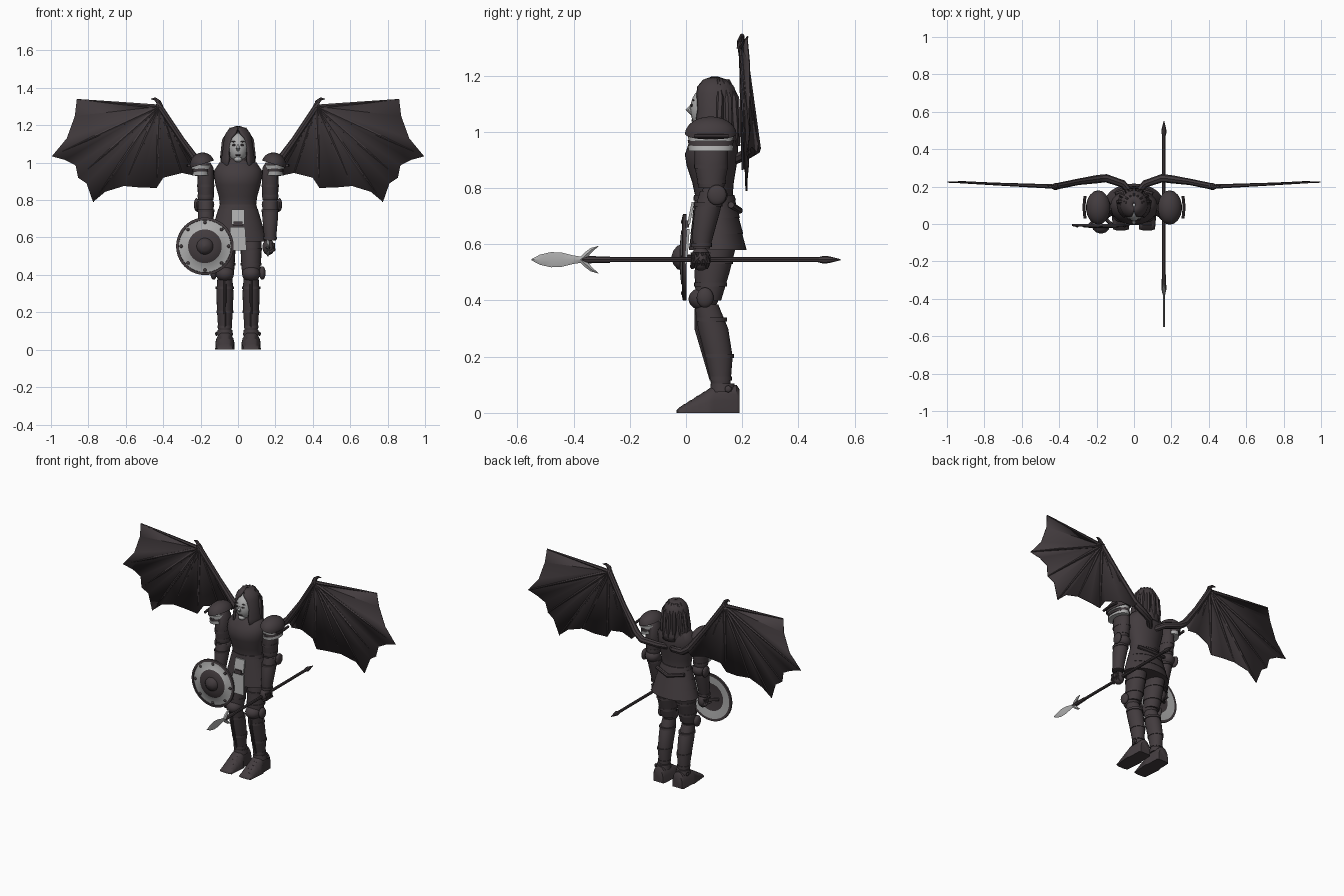
import bpy, bmesh, math
from mathutils import Vector

cube = bpy.data.objects.get("Cube")
if cube:
    bpy.data.objects.remove(cube, do_unlink=True)


def material(name, rgb):
    m = bpy.data.materials.new(name)
    m.use_nodes = True
    m.diffuse_color = (*rgb, 1)
    m.node_tree.nodes["Principled BSDF"].inputs["Base Color"].default_value = (*rgb, 1)
    return m


DARK = material("dark_plate", (0.056, 0.045, 0.049))
PALE = material("pale_grey", (0.42, 0.42, 0.42))


def finish(bm, name, mat, angle=40):
    bmesh.ops.recalc_face_normals(bm, faces=bm.faces)
    mesh = bpy.data.meshes.new(name)
    bm.to_mesh(mesh)
    bm.free()
    mesh.materials.append(mat)
    ob = bpy.data.objects.new(name, mesh)
    bpy.context.collection.objects.link(ob)
    bpy.ops.object.select_all(action="DESELECT")
    ob.select_set(True)
    bpy.context.view_layer.objects.active = ob
    bpy.ops.object.shade_smooth_by_angle(angle=math.radians(angle))
    return ob


def loft(name, rings, mat=DARK, closed=True, caps=True):
    bm = bmesh.new()
    loops = [[bm.verts.new(p) for p in r] for r in rings]
    n = len(loops[0])
    for a, b in zip(loops, loops[1:]):
        for i in range(n if closed else n - 1):
            j = (i + 1) % n
            bm.faces.new((a[i], a[j], b[j], b[i]))
    if caps:
        bm.faces.new(loops[0])
        bm.faces.new(loops[-1])
    return finish(bm, name, mat)


def oval(x, z, rx, y0, y1, n=20, gap=0):
    # horizontal oval from y0 to y1; a gap leaves the front open
    pts = []
    for i in range(n):
        t = i / (n - 1) if gap else i / n
        a = -math.pi / 2 + gap + t * (2 * math.pi - 2 * gap)
        pts.append((x + rx * math.cos(a), (y0 + y1) / 2 + (y1 - y0) / 2 * math.sin(a), z))
    return pts


def body(name, rows, x=0, mat=DARK, n=20):
    return loft(name, [oval(x, *r, n=n) for r in rows], mat)


def tube(name, pts, radii, mat=DARK, n=8):
    pts = [Vector(p) for p in pts]
    rings = []
    for i, p in enumerate(pts):
        d = pts[min(i + 1, len(pts) - 1)] - pts[max(i - 1, 0)]
        q = d.to_track_quat("Z", "Y")
        rings.append([p + q @ Vector((radii[i] * math.cos(k * math.tau / n),
                                      radii[i] * math.sin(k * math.tau / n), 0)) for k in range(n)])
    return loft(name, rings, mat)


def ball(name, c, r, mat=DARK, cut=None):
    bm = bmesh.new()
    bmesh.ops.create_uvsphere(bm, u_segments=18, v_segments=12, radius=1)
    for v in bm.verts:
        v.co = Vector(v.co[i] * r[i] + c[i] for i in range(3))
    if cut is not None:
        bmesh.ops.bisect_plane(bm, geom=bm.verts[:] + bm.edges[:] + bm.faces[:], plane_co=(0, 0, cut),
                               plane_no=(0, 0, -1), clear_outer=True)
        bmesh.ops.holes_fill(bm, edges=bm.edges)
    return finish(bm, name, mat)


def panel(name, x, rows, mat, thick=0.01):
    # hanging plate from rows of (z, half width, front y)
    return loft(name, [[(x - w, y, z), (x + w, y, z), (x + w, y + thick, z), (x - w, y + thick, z)]
                       for z, w, y in rows], mat)


# torso armour, belt and fauld
body("cuirass", [(0.6, .11, .04, .18), (.7, .105, .03, .175), (.76, .095, .035, .165), (.82, .103, .022, .17),
                 (.88, .12, .002, .18), (.92, .127, -.004, .186), (.96, .126, .01, .185), (1, .1, .035, .175),
                 (1.02, .05, .05, .15)], n=28)
body("gorget", [(.98, .07, .03, .165), (1.04, .045, .05, .14), (1.06, .04, .055, .13)])
body("belt", [(.775, .098, .028, .172), (.755, .103, .026, .178)], n=28)
for i in range(3):
    z = .755 - i * .057
    w, o = .105 + .017 * i, .012 * i
    body("fauld_lame", [(z, w, .03 - o / 2, .175 + o), (z - .062, w + .018, .022 - o / 2, .192 + o)], n=28)
panel("tabard_top", 0, [(.75, .034, .02), (.67, .036, .004)], PALE)
panel("tabard_bottom", -.002, [(.655, .04, .003), (.53, .048, -.006)], PALE)
panel("tabard_buckle", 0, [(.685, .025, -.002), (.66, .025, -.004)], DARK, .014)
tube("back_strap", [(-.1, .16, .74), (0, .19, .72), (.1, .16, .74)], [.012] * 3)

# head
ball("face", (0, .075, 1.08), (.054, .06, .08), PALE)
tube("nose", [(0, .024, 1.108), (0, .008, 1.078), (0, .024, 1.064)], [.004, .01, .008], PALE)
ball("chin", (0, .04, 1.018), (.022, .02, .015), PALE)
ball("mouth", (0, .023, 1.04), (.017, .004, .004))
for s in (-1, 1):
    ball("eye", (s * .022, .02, 1.094), (.011, .004, .005))
    ball("brow", (s * .023, .026, 1.112), (.014, .004, .003))
hair = [(1.196, .008, .09, .115, .01), (1.185, .042, .06, .15, .05), (1.16, .064, .038, .172, .2),
        (1.135, .074, .028, .18, .5), (1.08, .08, .022, .18, .7), (1.02, .09, .016, .183, .62),
        (.985, .09, .014, .19, .7), (.95, .078, .03, .194, 1.1)]
h = loft("hair", [oval(0, z, w, a, b, 26, g) for z, w, a, b, g in hair], DARK, False, False)
m = h.modifiers.new("thickness", "SOLIDIFY")
m.thickness = .012
for i in range(7):
    a = math.pi * (i + .5) / 7
    c, d = math.cos(a), math.sin(a)
    tube("hair_lock", [(c * .04, .105 + d * .045, 1.185), (c * .076, .105 + d * .073, 1.12),
                       (c * .085, .1 + d * .083, 1.03), (c * .088, .1 + d * .09, .96)],
         [.006, .013, .014, .004], n=6)

for s in (-1, 1):
    # legs
    lx = s * .07
    body("thigh", [(.4, .048, .035, .125), (.5, .055, .03, .155), (.62, .058, .045, .185)], lx)
    body("greave", [(.1, .035, .09, .158), (.2, .042, .068, .166), (.3, .046, .042, .15), (.385, .04, .03, .115)], lx)
    for z, w, a, b in ((.115, .039, .084, .163), (.195, .045, .066, .17), (.325, .049, .036, .145),
                       (.45, .056, .028, .145), (.53, .059, .028, .168)):
        body("leg_band", [(z, w, a, b), (z + .014, w, a, b)], lx)
    ball("knee_cop", (lx, .062, .405), (.049, .053, .042))
    ball("knee_wing", (s * .13, .068, .41), (.018, .03, .036))
    tube("greave_ridge", [(lx, .038, .37), (lx, .038, .3), (lx, .088, .12)], [.008, .008, .005])
    # boots with stepped toe plates
    shoe = [(.19, .036, .085), (.18, .043, .1), (.1, .046, .098)]
    for i in range(5):
        y, t = .09 - i * .024, .092 - i * .015
        shoe += [(y, .052 - i * .002, t), (y - .022, .051 - i * .002, t - .016)]
    shoe.append((-.034, .024, .008))
    loft("boot", [[(lx + w * math.cos(a), y, t * math.sin(a) ** .6) for a in
                   [max(0, math.pi * k / 12 - 1e-9) for k in range(13)]] for y, w, t in shoe])
    body("ankle_cuff", [(.075, .044, .085, .178), (.105, .04, .088, .172)], lx)
    ball("ankle_buckle", (s * .116, .15, .085), (.006, .012, .012))

    # arms
    ax = s * .172
    body("upper_arm", [(.8, .041, .045, .135), (.88, .045, .03, .15), (.97, .042, .03, .15), (1, .025, .06, .12)], ax)
    body("forearm", [(.585, .03, .025, .085), (.64, .036, .022, .1), (.72, .043, .03, .122), (.79, .04, .05, .135)], ax)
    for z, w, a, b in ((.59, .036, .018, .092), (.735, .046, .03, .13), (.815, .045, .04, .142), (.87, .047, .028, .15)):
        body("arm_band", [(z, w, a, b), (z + .014, w, a, b)], ax)
    ball("elbow_cop", (ax, .1, .775), (.046, .048, .04))
    ball("elbow_wing", (s * .222, .11, .775), (.014, .034, .036))
    ball("fist", (s * .163, .052, .548), (.033, .036, .042))
    for i in range(4):
        y = .026 + i * .017
        tube("finger", [(s * .19, y, .57), (s * .193, y, .535), (s * .17, y - .004, .518)], [.01, .01, .008], n=6)

    # layered pauldrons
    px = s * .195
    top = ball("pauldron", (0, 0, 0), (.066, .092, .062), cut=0)
    top.location = (px - s * .004, .088, .992)
    top.rotation_euler = (0, s * .3, 0)
    tube("pauldron_rim", [(s * .262, .03, .985), (s * .268, .09, .985), (s * .262, .15, .985)], [.008] * 3)
    for z, w, mat in ((.967, .055, PALE), (.95, .05, DARK), (.932, .05, PALE)):
        body("pauldron_lame", [(z, w, .01, .166), (z + .02, w - .006, .006, .17)], px, mat)

    # wings: membrane fan, fingers, arm and claw
    def wing(x, z):
        y = .25 - .05 * min(1, max(0, (x - .2) / .22)) + .025 * max(0, (x - .42) / .58)
        return Vector((s * x, y, z))

    hub = wing(.42, 1.3)
    edge = [(.862, 1.338), (.872, 1.25), (.915, 1.13), (.995, 1.034), (.925, 1.015), (.868, .985), (.855, .92),
            (.81, .89), (.775, .79), (.71, .845), (.61, .875), (.52, .867), (.435, .865), (.4, .92), (.3, .945),
            (.22, .928), (.19, .96), (.25, 1.06)]
    tips = (0, 3, 6, 8, 10, 12)
    bm = bmesh.new()
    centre = bm.verts.new(hub)
    outer = [bm.verts.new(wing(*p) + Vector((0, 0 if i in tips else .008, 0))) for i, p in enumerate(edge)]
    for a, b in zip(outer, outer[1:]):
        bm.faces.new((centre, a, b))
    skin = finish(bm, "wing_membrane", DARK, 3)
    skin.modifiers.new("thickness", "SOLIDIFY").thickness = .004
    for i in tips:
        tip = wing(*edge[i])
        tube("wing_finger", [hub, hub.lerp(tip, .5), tip], [.012, .008, .003], n=6)
    for x, z in ((.3, .945), (.22, .93)):
        tube("wing_fold", [hub, wing(x, z)], [.008, .003], n=6)
    tube("wing_arm", [(s * .02, .17, .9), (s * .06, .215, .92), (s * .15, .245, .94), (s * .195, .24, .975),
                      (s * .3, .225, 1.12), hub], [.018, .02, .022, .022, .017, .017])
    tube("wing_claw", [hub, (s * .425, .195, 1.325), (s * .445, .2, 1.342), (s * .465, .205, 1.34)],
         [.02, .013, .008, .002])

# round shield: turned profile of (radius, depth)
SX, SZ = -.177, .553
profile = [(.002, -.052), (.025, -.045), (.042, -.03), (.044, -.022), (.088, -.018), (.09, -.016), (.139, -.008),
           (.14, -.014), (.154, -.011), (.154, .001), (.139, .001), (.09, -.006), (.002, -.01)]
shield = loft("shield", [[(SX + r * math.cos(k * math.tau / 40), y, SZ + r * math.sin(k * math.tau / 40))
                          for k in range(40)] for r, y in profile])
shield.data.materials.append(PALE)
for f in shield.data.polygons:
    f.material_index = int(.0895 < math.hypot(f.center.x - SX, f.center.z - SZ) < .139)
for k in range(8):
    a = k * math.tau / 8
    ball("shield_stud", (SX + .127 * math.cos(a), -.011, SZ + .127 * math.sin(a)), (.009, .007, .009))
tube("shield_grip", [(SX - .06, -.005, SZ), (SX, .05, SZ), (SX + .06, -.005, SZ)], [.01] * 3)

# spear
PX, PZ = .16, .545
tube("spear_shaft", [(PX, -.37, PZ), (PX, .5, PZ)], [.009, .009])
tube("spear_socket", [(PX, -.37, PZ), (PX, -.35, PZ), (PX, -.27, PZ)], [.007, .013, .011])
tube("spear_butt", [(PX, .47, PZ), (PX, .49, PZ), (PX, .51, PZ), (PX, .55, PZ)], [.009, .014, .012, .002])
blade = [(-.55, .002), (-.52, .018), (-.48, .027), (-.44, .025), (-.4, .015), (-.36, .009)]
loft("spear_blade", [[(PX - .005, y, PZ), (PX, y, PZ - w), (PX + .005, y, PZ), (PX, y, PZ + w)] for y, w in blade], PALE)
for s in (-1, 1):
    tube("spear_hook", [(PX, -.375, PZ), (PX, -.355, PZ + s * .018), (PX, -.335, PZ + s * .036),
                        (PX, -.312, PZ + s * .048)], [.008, .011, .008, .001], PALE, 6)
